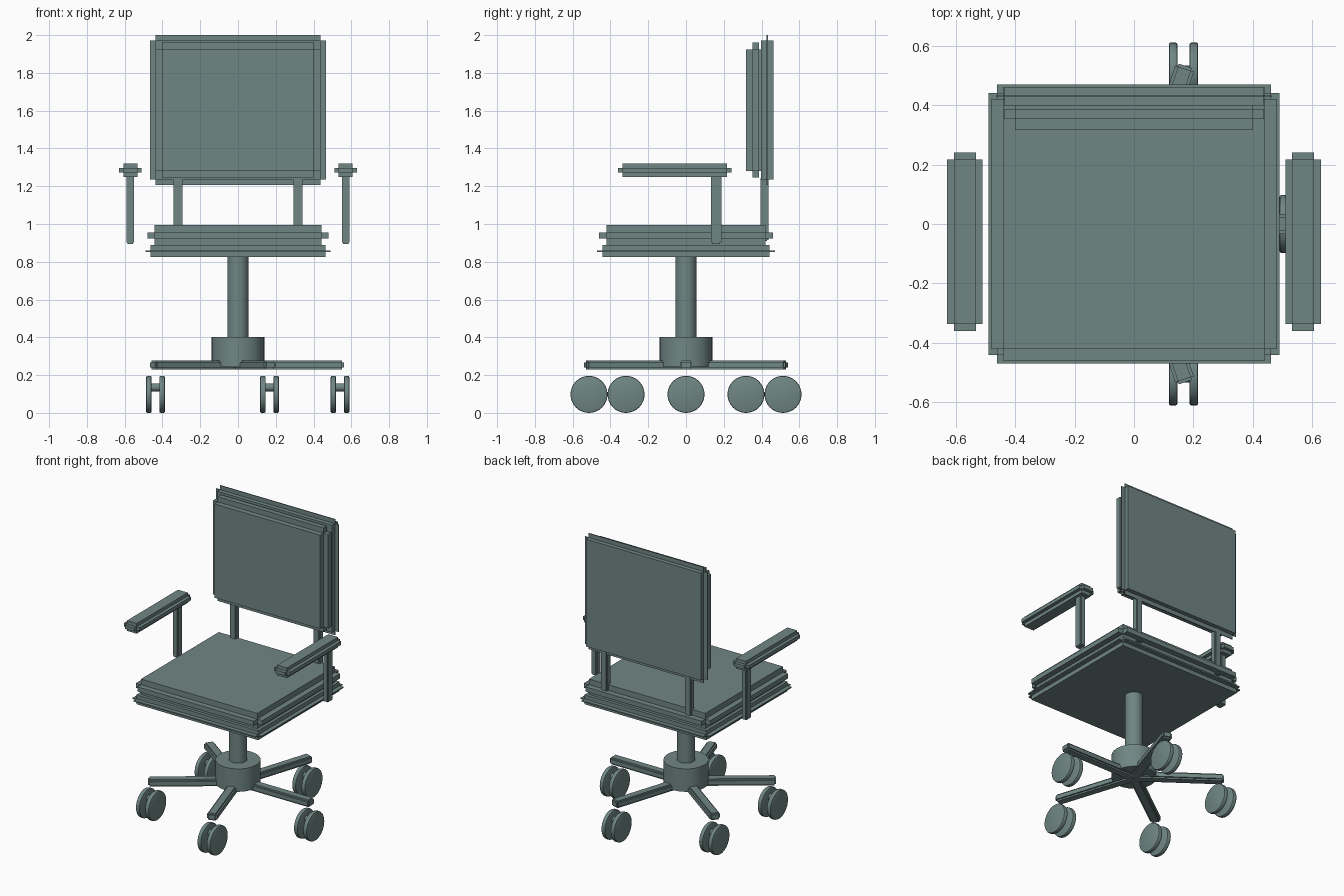
import bpy, bmesh, math
from mathutils import Matrix, Vector

if "Cube" in bpy.data.objects:
    bpy.data.objects.remove(bpy.data.objects["Cube"])

# Dark grey-green finish shared by every part
finish_mat = bpy.data.materials.new("dark_grey_green")
finish_mat.diffuse_color = (0.16, 0.24, 0.23, 1)
finish_mat.use_nodes = True
finish_mat.node_tree.nodes["Principled BSDF"].inputs["Base Color"].default_value = finish_mat.diffuse_color


def finish(name, bm):
    me = bpy.data.meshes.new(name)
    bm.to_mesh(me)
    bm.free()
    me.materials.append(finish_mat)
    ob = bpy.data.objects.new(name, me)
    bpy.context.collection.objects.link(ob)
    return ob


def stepped_box(name, center, size, r, angle=0.0):
    """Box with stepped edges: three crossing boxes, each full length on one axis."""
    bm = bmesh.new()
    turn = Matrix.Rotation(angle, 4, 'Z')
    for axis in range(3):
        s = [v if i == axis else v - 2 * r for i, v in enumerate(size)]
        bmesh.ops.create_cube(bm, size=1, matrix=turn @ Matrix.Translation(center)
                              @ Matrix.Diagonal((*s, 1)))
    return finish(name, bm)


def cylinder(name, center, radius, depth, axis='Z', bevel=0.0, sides=32):
    bm = bmesh.new()
    m = Matrix.Translation(center)
    if axis == 'X':
        m = m @ Matrix.Rotation(math.pi / 2, 4, 'Y')
    bmesh.ops.create_cone(bm, cap_ends=True, segments=sides, radius1=radius,
                          radius2=radius, depth=depth, matrix=m)
    if bevel:
        rims = [e for e in bm.edges if any(len(f.verts) > 4 for f in e.link_faces)]
        bmesh.ops.bevel(bm, geom=rims, offset=bevel, segments=2, profile=0.5,
                        affect='EDGES')
    ob = finish(name, bm)
    bpy.ops.object.select_all(action='DESELECT')
    ob.select_set(True)
    bpy.context.view_layer.objects.active = ob
    bpy.ops.object.shade_smooth_by_angle(angle=math.radians(35))
    return ob


# Seat
stepped_box("seat_plate", (0, 0, 0.857), (0.98, 0.94, 0.064), 0.028)
stepped_box("seat_cushion", (0, 0, 0.94), (0.96, 0.92, 0.11), 0.039)

# Backrest
stepped_box("back_shell", (0, 0.43, 1.603), (0.93, 0.064, 0.794), 0.029)
stepped_box("back_cushion", (0, 0.37, 1.603), (0.875, 0.106, 0.715), 0.036)

# Back posts and armrests, mirrored left and right
for side, s in (("left", -1), ("right", 1)):
    stepped_box(f"back_post_{side}", (s * 0.318, 0.415, 1.08), (0.048, 0.042, 0.34), 0.006)
    stepped_box(f"armrest_{side}", (s * 0.57, -0.06, 1.284), (0.12, 0.6, 0.07), 0.023)
    stepped_box(f"armrest_post_{side}", (s * 0.57, 0.16, 1.085), (0.04, 0.054, 0.38), 0.006)

# Gas column and hub
cylinder("column", (0, 0, 0.61), 0.056, 0.46)
cylinder("hub", (0, 0, 0.322), 0.14, 0.157)

# Five-legged base with twin-wheel casters
for i in range(5):
    a = i * math.tau / 5
    stepped_box(f"base_leg_{i}", (0.28, 0, 0.253), (0.56, 0.066, 0.048), 0.01, a)
    c = Vector((0.54 * math.cos(a), 0.54 * math.sin(a), 0.098))
    for n, dx in enumerate((-0.035, 0.035)):
        cylinder(f"caster_wheel_{i}_{n}", c + Vector((dx, 0, 0)), 0.098, 0.029, 'X', 0.007)
    cylinder(f"caster_axle_{i}", c + Vector((0, 0, 0.037)), 0.021, 0.06, 'X', sides=16)
